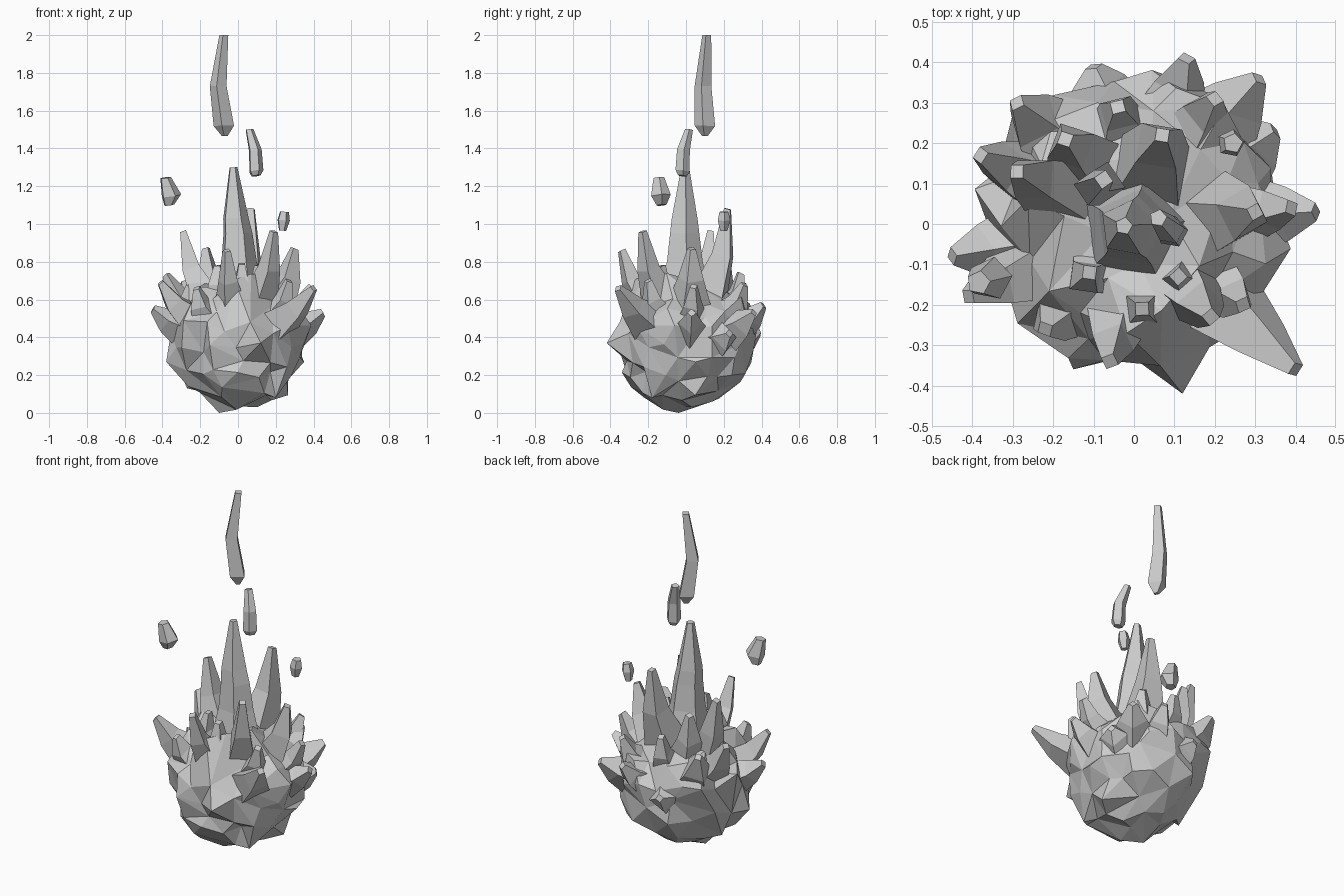
import bpy, bmesh, random
from mathutils import Vector
from math import cos, sin, pi

random.seed(11)
CORE = Vector((0, 0, 0.36))


def finish(name, bm):
    bmesh.ops.recalc_face_normals(bm, faces=bm.faces)
    mesh = bpy.data.meshes.new(name)
    bm.to_mesh(mesh)
    bm.free()
    ob = bpy.data.objects.new(name, mesh)
    bpy.context.collection.objects.link(ob)
    return ob


def tube(bm, path, radii, sides=4, twist=0.6):
    """Faceted tapering tube through the path points."""
    axis = (path[-1] - path[0]).normalized()
    u = axis.orthogonal().normalized()
    v = axis.cross(u)
    rings = []
    for p, r in zip(path, radii):
        rings.append([bm.verts.new(p + r * (u * cos(twist + 2 * pi * i / sides)
                     + v * sin(twist + 2 * pi * i / sides))) for i in range(sides)])
    for a, b in zip(rings, rings[1:]):
        for i in range(sides):
            j = (i + 1) % sides
            bm.faces.new((a[i], a[j], b[j], b[i]))
    bm.faces.new(rings[0][::-1])
    bm.faces.new(rings[-1])


# Craggy ball: jittered icosphere with fuller shoulders and a few raised peaks
bm = bmesh.new()
bmesh.ops.create_icosphere(bm, subdivisions=3, radius=1)
for v in bm.verts:
    n = v.co.normalized()
    k = random.uniform(0.94, 1.06)
    if n.z > 0:
        k *= 1 + 0.2 * n.z * (1 - n.z)
    jit = Vector([random.uniform(-0.025, 0.025) for _ in range(3)])
    v.co = CORE + Vector((n.x * 0.355, n.y * 0.355, n.z * 0.325)) * k + jit
    if n.z > 0.1 and random.random() < 0.18:
        v.co += n * 0.03 + Vector((0, 0, 0.06))
# Known bumps at the bottom and the front
for target in ((-0.1, -0.04, 0.0), (0.12, -0.42, 0.37), (-0.38, -0.05, 0.27),
               (0.2, -0.18, 0.08), (0.1, 0.03, 0.03), (-0.27, 0.05, 0.13),
               (0.35, 0.05, 0.27), (0.0, 0.29, 0.16), (-0.15, -0.36, 0.36)):
    t = Vector(target)
    min(bm.verts, key=lambda w: (w.co - t).length).co = t
for v in bm.verts:
    v.co.z = max(v.co.z, 0)
ball = finish("fire_ball", bm)
# Broader facets
dec = ball.modifiers.new("facets", "DECIMATE")
dec.ratio = 0.65

# Flame tongues: tip x, y, z and base radius
TONGUES = [
    (-0.29, 0.13, 0.96, 0.12), (0.19, -0.23, 0.96, 0.11), (0.07, 0.22, 1.08, 0.13),
    (0.30, 0.03, 0.87, 0.13), (-0.17, 0.21, 0.87, 0.12), (-0.06, -0.34, 0.86, 0.10),
    (-0.38, 0.17, 0.73, 0.12), (-0.41, -0.18, 0.69, 0.12), (-0.45, -0.08, 0.55, 0.12),
    (0.40, -0.36, 0.66, 0.13), (0.45, 0.03, 0.53, 0.12), (0.39, 0.04, 0.67, 0.10),
    (0.31, 0.36, 0.53, 0.14), (0.13, 0.41, 0.57, 0.12), (-0.29, 0.30, 0.69, 0.14),
    (-0.10, 0.39, 0.43, 0.13), (-0.04, 0.29, 0.74, 0.10), (0.35, 0.23, 0.42, 0.14),
    (0.02, -0.21, 0.79, 0.10), (0.11, -0.13, 0.78, 0.10), (-0.11, -0.12, 0.78, 0.09),
    (0.20, 0.31, 0.68, 0.11), (-0.22, -0.26, 0.66, 0.11), (0.27, -0.20, 0.70, 0.10),
]
bm = bmesh.new()
for i, (x, y, z, r) in enumerate(TONGUES):
    tip = Vector((x, y, z))
    d = tip - CORE
    d.z *= 0.65
    base = CORE + d.normalized() * 0.26
    mid = base.lerp(tip, 0.5) + Vector((x, y, 0)).normalized() * 0.03
    tube(bm, [base, mid, tip], [r, r * 0.55, 0.023], 4, i * 0.7)
finish("flame_tongues", bm)

# Tall central flame
bm = bmesh.new()
tube(bm, [Vector(p) for p in ((0.0, -0.01, 0.55), (0.0, -0.01, 0.80), (-0.005, -0.01, 0.95),
                              (-0.015, -0.01, 1.03), (-0.025, -0.005, 1.3))],
     [0.16, 0.10, 0.082, 0.072, 0.022], 5)
finish("central_flame", bm)

# Loose sparks above the fire
SPARKS = {
    "tall_spark": ([(-0.07, 0.10, 1.465), (-0.075, 0.10, 1.52), (-0.105, 0.09, 1.73),
                    (-0.075, 0.11, 2.0)], [0.015, 0.055, 0.045, 0.024]),
    "middle_spark": ([(0.095, -0.02, 1.255), (0.095, -0.02, 1.28), (0.09, -0.015, 1.39),
                      (0.06, 0.015, 1.5)], [0.025, 0.04, 0.036, 0.022]),
    "left_spark": ([(-0.365, -0.13, 1.10), (-0.355, -0.135, 1.15), (-0.385, -0.145, 1.245)],
                   [0.028, 0.055, 0.03]),
    "right_spark": ([(0.235, 0.2, 0.965), (0.24, 0.2, 1.02), (0.245, 0.2, 1.065)],
                    [0.02, 0.035, 0.025]),
}
for name, (path, radii) in SPARKS.items():
    bm = bmesh.new()
    tube(bm, [Vector(p) for p in path], radii, 4 if name == "tall_spark" else 5)
    finish(name, bm)
